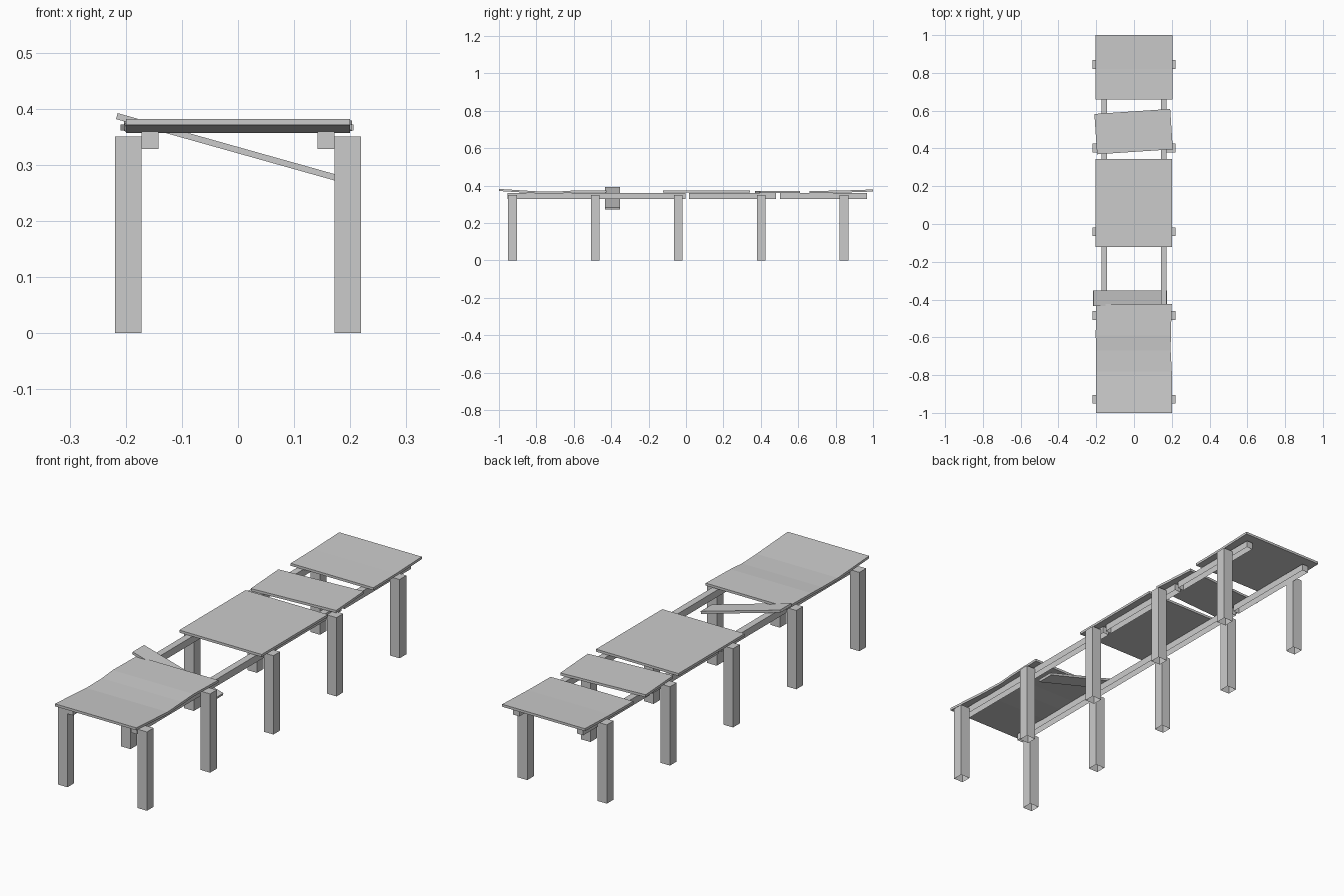
import bpy
from math import radians

if "Cube" in bpy.data.objects:
    bpy.data.objects.remove(bpy.data.objects["Cube"])


def mesh_object(name, verts, faces):
    me = bpy.data.meshes.new(name)
    me.from_pydata(verts, [], faces)
    me.update()
    ob = bpy.data.objects.new(name, me)
    bpy.context.collection.objects.link(ob)
    return ob


def box(name, loc, size, rot=(0, 0, 0), open_bottom=False):
    x, y, z = (s / 2 for s in size)
    verts = [(-x, -y, -z), (x, -y, -z), (x, y, -z), (-x, y, -z),
             (-x, -y, z), (x, -y, z), (x, y, z), (-x, y, z)]
    faces = [(4, 5, 6, 7), (0, 1, 5, 4), (1, 2, 6, 5), (2, 3, 7, 6), (3, 0, 4, 7)]
    if not open_bottom:
        faces.append((3, 2, 1, 0))
    ob = mesh_object(name, verts, faces)
    ob.location = loc
    ob.rotation_euler = [radians(a) for a in rot]
    return ob


def deck(name, rows, thick=0.011):
    """Warped deck panel; each row is (y, top z, left x, right x)."""
    verts, faces = [], []
    for y, z, xl, xr in rows:
        verts += [(xl, y, z - thick), (xr, y, z - thick), (xr, y, z), (xl, y, z)]
    for i in range(len(rows) - 1):
        a = 4 * i
        for k in range(4):
            n = (k + 1) % 4
            faces.append((a + k, a + n, a + 4 + n, a + 4 + k))
    e = len(verts) - 4
    faces += [(3, 2, 1, 0), (e, e + 1, e + 2, e + 3)]
    return mesh_object(name, verts, faces)


for side, s in (("left", -1), ("right", 1)):
    # posts, open underneath
    for y in (-0.928, -0.485, -0.041, 0.402, 0.845):
        box(f"{side}_post", (s * 0.1955, y, 0.175), (0.047, 0.047, 0.35), open_bottom=True)
    # rails inside the posts
    for y0, y1 in ((-0.955, -0.003), (0.015, 0.482), (0.502, 0.967)):
        box(f"{side}_rail", (s * 0.157, (y0 + y1) / 2, 0.344), (0.030, y1 - y0, 0.031),
            open_bottom=True)

# sagging front deck
deck("front_deck", [(-1.0, 0.382, -0.2, 0.2), (-0.78, 0.368, -0.2, 0.2),
                    (-0.67, 0.369, -0.2, 0.194), (-0.59, 0.374, -0.203, 0.195),
                    (-0.424, 0.374, -0.2, 0.2)])
# flat middle deck
deck("middle_deck", [(-0.122, 0.373, -0.203, 0.202), (0.343, 0.373, -0.203, 0.202)])
# slightly rising back deck
deck("back_deck", [(0.66, 0.371, -0.203, 0.203), (0.82, 0.373, -0.203, 0.203),
                   (1.0, 0.379, -0.203, 0.203)])
# loose skewed boards
box("skewed_board", (-0.002, 0.489, 0.3665), (0.402, 0.214, 0.011), (0, 0, 3.8))
# plank fallen between the rails
box("fallen_plank", (-0.021, -0.393, 0.332), (0.405, 0.08, 0.011), (0, 15.7, 0))
